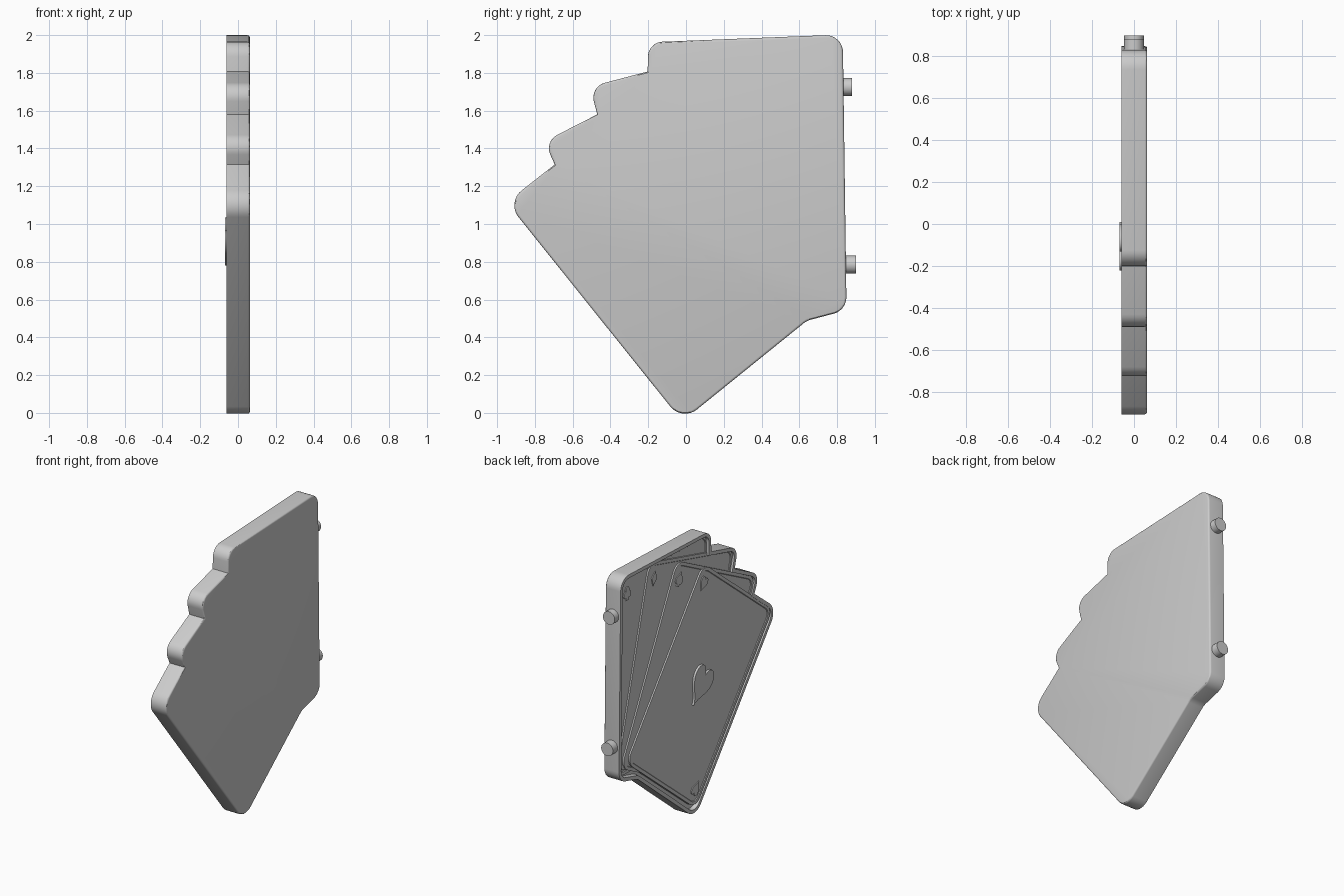
import bpy, bmesh
from math import sin, cos, pi, radians, tan
from mathutils import Vector

if "Cube" in bpy.data.objects:
    bpy.data.objects.remove(bpy.data.objects["Cube"])


def fillet(corners, seg=8):
    """Round the corners (y, z, radius) of a closed polygon."""
    out, n = [], len(corners)
    for i, (y, z, r) in enumerate(corners):
        p = Vector((y, z))
        if r == 0:
            out.append(p)
            continue
        a = (Vector(corners[i - 1][:2]) - p).normalized()
        b = (Vector(corners[(i + 1) % n][:2]) - p).normalized()
        half = a.angle(b) / 2
        c = p + (a + b).normalized() * (r / sin(half))
        s, e = p + a * (r / tan(half)) - c, p + b * (r / tan(half)) - c
        sweep = s.angle(e)
        for k in range(seg + 1):
            t = k / seg
            out.append(c + (s * sin((1 - t) * sweep) + e * sin(t * sweep)) / sin(sweep))
    return out


def plate(name, outline, x_front, x_back, rim=0, x_floor=0, soft_back=0):
    """Prism in the YZ plane, optionally with a raised rim on its -x face."""
    bm = bmesh.new()
    front = [bm.verts.new((x_front, p[0], p[1])) for p in outline]
    back = [bm.verts.new((x_back, p[0], p[1])) for p in outline]
    face = bm.faces.new(front)
    rear = bm.faces.new(back[::-1])
    n = len(outline)
    for i in range(n):
        j = (i + 1) % n
        bm.faces.new((front[j], front[i], back[i], back[j]))
    bmesh.ops.recalc_face_normals(bm, faces=bm.faces)
    if rim:
        bmesh.ops.inset_region(bm, faces=[face], thickness=rim, use_even_offset=True)
        lip = bmesh.ops.inset_region(bm, faces=[face], thickness=0.004, use_even_offset=True)
        for v in face.verts:
            v.co.x = x_floor
    if soft_back:
        bmesh.ops.bevel(bm, geom=list(rear.edges), offset=soft_back, segments=3,
                        profile=0.5, affect='EDGES')
    bmesh.ops.recalc_face_normals(bm, faces=bm.faces)
    me = bpy.data.meshes.new(name)
    bm.to_mesh(me)
    bm.free()
    ob = bpy.data.objects.new(name, me)
    bpy.context.collection.objects.link(ob)
    finish(ob)
    return ob


def finish(ob):
    bpy.ops.object.select_all(action='DESELECT')
    ob.select_set(True)
    bpy.context.view_layer.objects.active = ob
    bpy.ops.object.shade_smooth_by_angle(angle=radians(30))


# suit shapes, about one unit tall
def circle(u, v, r, n=20):
    return [(u + r * cos(2 * pi * k / n), v + r * sin(2 * pi * k / n)) for k in range(n)]


def heart(n=40):
    pts = []
    for k in range(n):
        t = 2 * pi * k / n
        v = 13 * cos(t) - 5 * cos(2 * t) - 2 * cos(3 * t) - cos(4 * t)
        pts.append((sin(t) ** 3 * 0.48, (v + 2.5) / 29))
    return pts


stem = [(-0.2, -0.5), (0.2, -0.5), (0.03, 0.05), (-0.03, 0.05)]
suits = {
    "heart": [heart()],
    "spade": [[(u, 0.08 - v * 0.85) for u, v in heart()], stem],
    "diamond": [[(0, -0.5), (0.36, 0), (0, 0.5), (-0.36, 0)]],
    "club": [circle(0, 0.24, 0.24), circle(-0.25, -0.1, 0.24), circle(0.25, -0.1, 0.24), stem],
}

# backing body following the fanned outline
outline = fillet([
    (-0.02, -0.045, 0.1), (0.64, 0.488, 0.1), (0.85, 0.543, 0.09), (0.83, 2.003, 0.09),
    (-0.2, 1.962, 0.08), (-0.203, 1.807, 0), (-0.508, 1.727, 0.08), (-0.47, 1.58, 0),
    (-0.75, 1.437, 0.08), (-0.695, 1.315, 0), (-0.95, 1.115, 0.1)])
plate("backing_body", outline, -0.06, 0.063, rim=0.025, x_floor=-0.03, soft_back=0.012)

# four fanned cards, front to back: suit, centre, tilt, surface level
W, H = 1.0, 1.41
cards = [("heart", -0.075, 0.885, 38.5, -0.058),
         ("spade", 0.045, 1.025, 27, -0.052),
         ("diamond", 0.178, 1.172, 15, -0.046),
         ("club", 0.325, 1.255, 1.5, -0.040)]
for suit, cy, cz, tilt, level in cards:
    c, s = cos(radians(tilt)), sin(radians(tilt))

    def place(pts):
        return [(cy + u * c - v * s, cz + u * s + v * c) for u, v in pts]

    rect = fillet([(-W / 2, -H / 2, 0.08), (W / 2, -H / 2, 0.08),
                   (W / 2, H / 2, 0.08), (-W / 2, H / 2, 0.08)])
    plate(suit + "_card", place(rect), level, -0.01, rim=0.022, x_floor=level + 0.005)
    # small pips in opposite corners
    for side in (1, -1):
        for i, shape in enumerate(suits[suit]):
            pts = [(side * (W / 2 - 0.085 + u * 0.085), side * (H / 2 - 0.115 + v * 0.1))
                   for u, v in shape]
            plate(f"{suit}_pip_{i}", place(pts), level - 0.001, level + 0.01)
    # large raised emblem on the front card
    if suit == "heart":
        big = [(u * 0.24, v * 0.27) for u, v in heart(64)]
        plate("centre_heart", place(big), -0.069, -0.03)

# two mounting pegs on the straight edge
for name, z, y_end in (("upper_peg", 1.725, 0.88), ("lower_peg", 0.785, 0.9)):
    bpy.ops.mesh.primitive_cylinder_add(vertices=32, radius=0.047, depth=y_end - 0.8,
                                        location=(0, (y_end + 0.8) / 2, z),
                                        rotation=(pi / 2, 0, 0))
    peg = bpy.context.object
    peg.name = name
    finish(peg)
